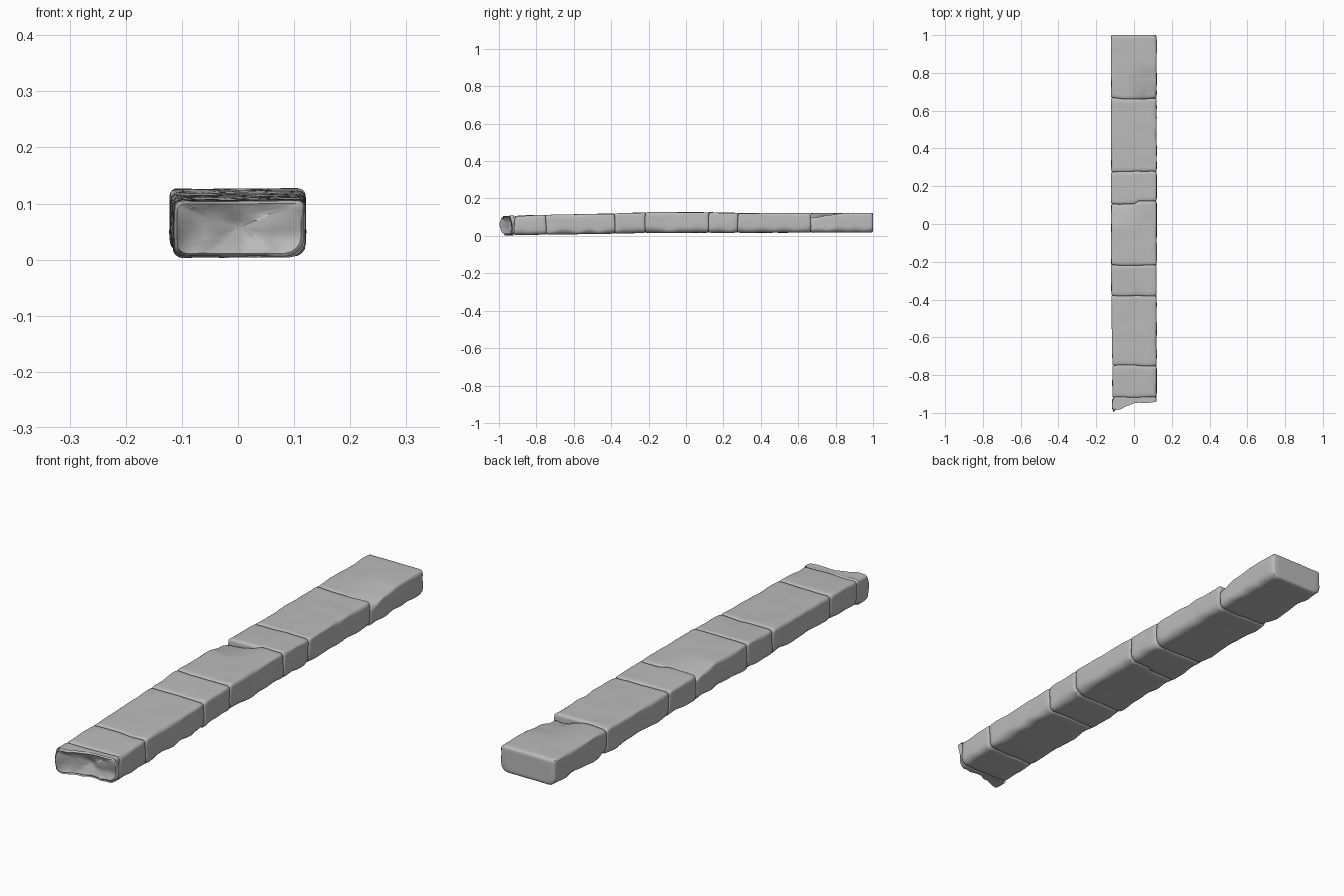
import bpy, bmesh, math
from mathutils import Vector, noise

cube = bpy.data.objects.get("Cube")
if cube:
    bpy.data.objects.remove(cube, do_unlink=True)

stone = bpy.data.materials.new("grey stone")
stone.use_nodes = True
GREY = (0.5, 0.5, 0.5, 1)
stone.diffuse_color = GREY
stone.node_tree.nodes["Principled BSDF"].inputs["Base Color"].default_value = GREY


def wave(a, b=0.0, c=0.0):
    return noise.noise(Vector((a, b, c)))


def lerp_points(points, t):
    for (a, u), (b, v) in zip(points, points[1:]):
        if t <= b:
            return u + (v - u) * max(0, (t - a) / (b - a))
    return points[-1][1]


# Gentle sag of the beam: heights of the upper and lower face along y
TOP = [(-1, .105), (-.75, .112), (-.38, .119), (-.2, .126), (.1, .126), (.3, .121), (1, .123)]
LOW = [(-1, .002), (-.75, .007), (-.38, .012), (-.2, .016), (1, .018)]
LEFT = [(-1, -.119), (-.9, -.114), (-.75, -.115), (-.3, -.121), (1, -.121)]


def section(y, shrink, seed):
    """Rounded block outline with soft worn edges, as (x, z) points."""
    top, low = lerp_points(TOP, y) - shrink, lerp_points(LOW, y) + shrink
    x0, x1 = lerp_points(LEFT, y) + shrink, .12 - shrink
    pts = []
    corners = [(x1, top, -1, -1, 0, .013), (x0, top, 1, -1, 90, .013),
               (x0, low, 1, 1, 180, .028), (x1, low, -1, 1, 270, .028)]
    for i, (x, z, sx, sz, start, r) in enumerate(corners):
        r *= 1 + .8 * wave(y * 14, i * 5.3, seed)
        for k in range(5):
            a = math.radians(start + k * 22.5)
            pts.append((x + sx * r + r * math.cos(a), z + sz * r + r * math.sin(a)))
        # Points along the flat side towards the next corner
        nx, nz, tx, tz = corners[(i + 1) % 4][:4]
        px, pz = pts[-1]
        qx, qz = (nx + tx * .015, nz) if i % 2 == 0 else (nx, nz + tz * .02)
        count = 8 if i % 2 == 0 else 3
        for k in range(1, count):
            pts.append((px + (qx - px) * k / count, pz + (qz - pz) * k / count))
    return pts


def broken(x, z):
    """Ragged fracture surface of the front end."""
    base = lerp_points([(-.12, -.998), (-.06, -.978), (0, -.952), (.12, -.95)], x)
    height = (z - .055) / .05
    return base + .02 * (1 - height * height) * (x > -.1) + .012 * max(0, -height) + .012 * wave(x * 30, z * 25)


def straight(y, seed):
    return lambda x, z: y + .006 * wave(x * 14, z * 14, seed)


def stepped(x, z):
    return .105 + (.016 if x > .015 else 0) + .002 * wave(x * 30, z * 20)


def make_block(name, start, end, seed, chip=None):
    y0, y1 = start(0, .06), end(0, .06)
    steps = max(6, int((y1 - y0) / .02))
    bm = bmesh.new()
    rings = []
    # Rounded lips at both ends, even rings between
    lip = [(0, .0075), (.002, .003), (.006, .0005)]
    stations = [(d / (y1 - y0), s) for d, s in lip]
    stations += [(i / steps, 0) for i in range(1, steps)]
    stations += [(1 - d / (y1 - y0), s) for d, s in reversed(lip)]
    if name == "back_block":
        stations = [(t, s * (1 if t < .5 else 1.3)) for t, s in stations]
    for t, s in stations:
        ring = []
        for x, z in section(y0 + (y1 - y0) * t, s, seed):
            y = start(x, z) * (1 - t) + end(x, z) * t
            n = .0022 * wave(x * 16, y * 14, z * 16 + seed)
            z += n * (1 if z > .06 else .5)
            x += n
            # A spall broken off the upper face beside a joint
            if chip and z > .06:
                side, joint, length, depth = chip
                along = max(0, 1 - abs(y - joint) / length)
                across = max(0, min(1, .25 + side * x / .09))
                z -= depth * along * across * (1 + .3 * wave(x * 25, y * 25))
            ring.append(bm.verts.new((x, y, z)))
        rings.append(ring)
    size = len(rings[0])

    def bridge(a, b):
        for i in range(size):
            j = (i + 1) % size
            bm.faces.new((a[i], a[j], b[j], b[i]))

    for a, b in zip(rings, rings[1:]):
        bridge(a, b)
    # End faces follow the joint surface in shrinking rings
    for ring, surface in ((rings[0], start), (rings[-1], end)):
        mid = sum((v.co for v in ring), Vector()) / size
        for f in (.8, .55, .3, .1):
            inner = []
            for v in rings[0] if surface is start else rings[-1]:
                p = mid.lerp(v.co, f)
                inner.append(bm.verts.new((p.x, surface(p.x, p.z), p.z)))
            bridge(ring, inner)
            ring = inner
        bm.faces.new(ring)
    bmesh.ops.recalc_face_normals(bm, faces=bm.faces)
    mesh = bpy.data.meshes.new(name)
    bm.to_mesh(mesh)
    bm.free()
    mesh.materials.append(stone)
    obj = bpy.data.objects.new(name, mesh)
    bpy.context.collection.objects.link(obj)
    bpy.ops.object.select_all(action="DESELECT")
    obj.select_set(True)
    bpy.context.view_layer.objects.active = obj
    bpy.ops.object.shade_smooth_by_angle(angle=math.radians(40))


# Joints between the blocks, from front to back
joints = [broken, straight(-.918, 1), straight(-.75, 2), straight(-.38, 3), straight(-.218, 4),
          stepped, straight(.278, 6), straight(.665, 7), lambda x, z: 1.0]
names = ["broken_end", "front_block", "long_front_block", "short_front_block", "middle_block",
         "short_back_block", "long_back_block", "back_block"]
chips = {"middle_block": (-1, .105, .12, .022), "back_block": (1, .665, .17, .026)}
for i, name in enumerate(names):
    make_block(name, joints[i], joints[i + 1], i * 3.7, chips.get(name))
